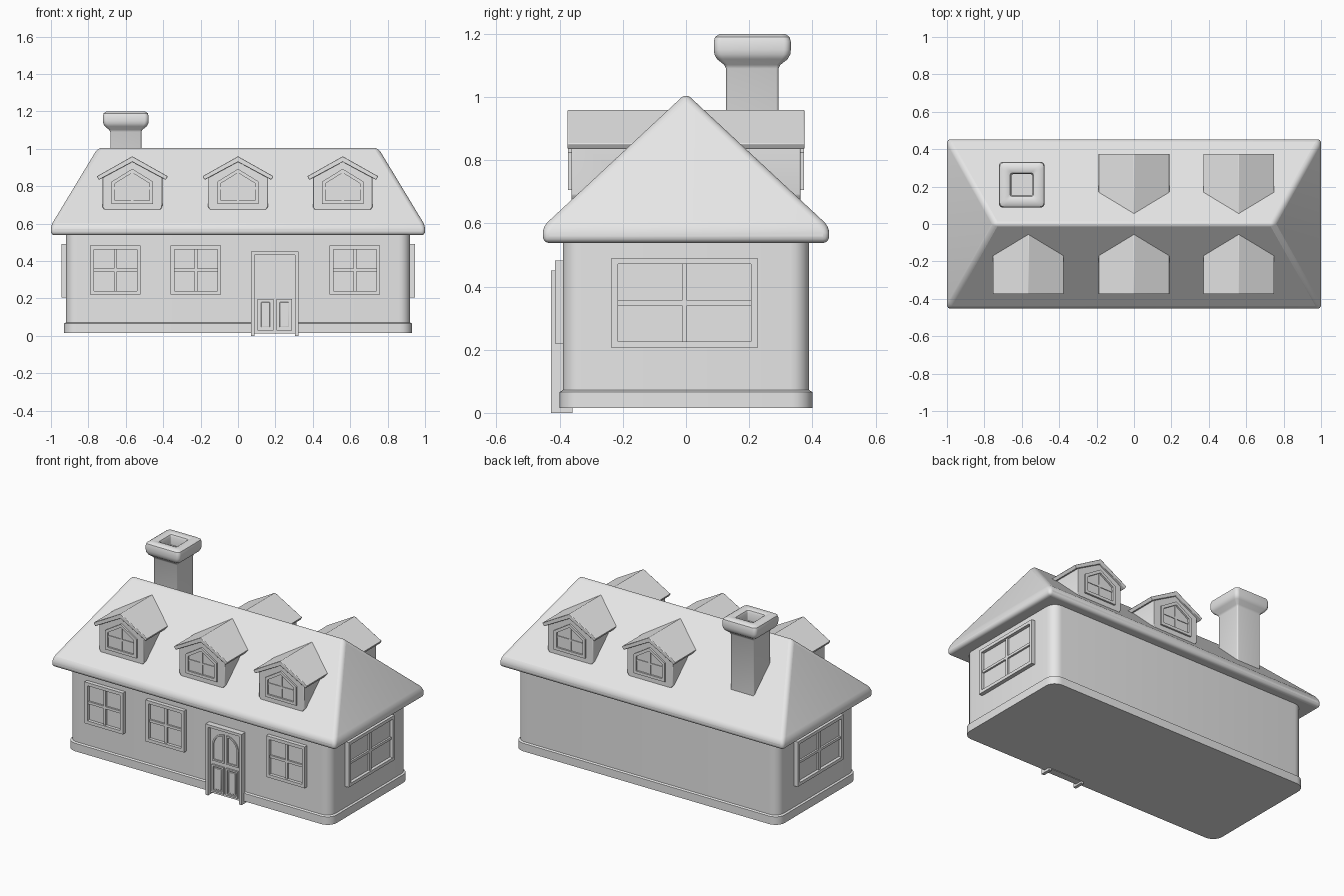
import bpy, bmesh, math
from mathutils import Matrix, Vector

if "Cube" in bpy.data.objects:
    bpy.data.objects.remove(bpy.data.objects["Cube"])

GREY = (0.8, 0.8, 0.8, 1)
mat = bpy.data.materials.new("light_grey")
mat.use_nodes = True
mat.diffuse_color = GREY
mat.node_tree.nodes["Principled BSDF"].inputs["Base Color"].default_value = GREY
parts = []


def finish(name, bm, place=Matrix(), bevel=0, segments=2):
    bmesh.ops.recalc_face_normals(bm, faces=bm.faces)
    me = bpy.data.meshes.new(name)
    bm.to_mesh(me)
    bm.free()
    me.transform(place)
    me.materials.append(mat)
    ob = bpy.data.objects.new(name, me)
    bpy.context.collection.objects.link(ob)
    if bevel:
        mod = ob.modifiers.new("soft_edges", "BEVEL")
        mod.width, mod.segments = bevel, segments
        mod.limit_method, mod.angle_limit = "ANGLE", math.radians(30)
    parts.append(ob)
    return ob


def rounded_rect(hx, hy, r, steps=6):
    pts = []
    for k, (sx, sy) in enumerate([(1, 1), (-1, 1), (-1, -1), (1, -1)]):
        for i in range(steps + 1):
            a = math.pi / 2 * (k + i / steps)
            pts.append((sx * (hx - r) + r * math.cos(a), sy * (hy - r) + r * math.sin(a)))
    return pts


def loft(name, rings, x=0, y=0):
    """Stack rounded rectangles given as (half x, half y, z, corner radius)."""
    bm = bmesh.new()
    loops = [[bm.verts.new((x + px, y + py, z)) for px, py in rounded_rect(hx, hy, r)]
             for hx, hy, z, r in rings]
    for a, b in zip(loops, loops[1:]):
        for i in range(len(a)):
            j = (i + 1) % len(a)
            bm.faces.new((a[i], a[j], b[j], b[i]))
    bm.faces.new(loops[0])
    bm.faces.new(loops[-1])
    return finish(name, bm)


def prism(name, outline, y0, y1, place=Matrix(), rim=0, recess=0, bevel=0):
    """Extrude an x-z outline from y0 to y1, optionally with a sunken centre at y1."""
    bm = bmesh.new()
    back = [bm.verts.new((x, y0, z)) for x, z in outline]
    front = [bm.verts.new((x, y1, z)) for x, z in outline]
    bm.faces.new(back)
    face = bm.faces.new(front)
    for i in range(len(back)):
        j = (i + 1) % len(back)
        bm.faces.new((back[i], back[j], front[j], front[i]))
    if rim:
        bmesh.ops.recalc_face_normals(bm, faces=bm.faces)
        bmesh.ops.inset_region(bm, faces=[face], thickness=rim, use_even_offset=True)
        inner = bmesh.ops.extrude_face_region(bm, geom=[face])
        moved = [v for v in inner["geom"] if isinstance(v, bmesh.types.BMVert)]
        bmesh.ops.translate(bm, verts=moved, vec=Vector((0, recess, 0)))
        if face.is_valid:
            bm.faces.remove(face)
    return finish(name, bm, place, bevel)


def rect(x0, x1, z0, z1):
    return [(x0, z0), (x1, z0), (x1, z1), (x0, z1)]


def window(name, half, z0, z1, wall, place, bar=0.008):
    """Framed window with a cross of glazing bars on a wall at y = -wall."""
    out = -wall - 0.025
    prism(name + "_frame", rect(-half, half, z0, z1), -wall + 0.02, out, place, 0.02, 0.02)
    mid = (z0 + z1) / 2
    prism(name + "_upright", rect(-bar, bar, z0 + 0.02, z1 - 0.02), -wall, out + 0.009, place)
    prism(name + "_crossbar", rect(-half + 0.02, half - 0.02, mid - bar, mid + bar),
          -wall, out + 0.009, place)


# Walls and plinth
loft("walls", [(0.92, 0.39, 0.03, 0.06), (0.92, 0.39, 0.57, 0.06)])
loft("plinth", [(0.93, 0.4, 0.015, 0.065), (0.93, 0.4, 0.066, 0.065), (0.92, 0.39, 0.072, 0.06)])

# Hipped roof with soft eaves
bm = bmesh.new()
low, eave = [[bm.verts.new((sx, sy * 0.453, z)) for sx, sy in ((1, 1), (-1, 1), (-1, -1), (1, -1))]
             for z in (0.538, 0.59)]
right, left = bm.verts.new((0.745, 0, 1.012)), bm.verts.new((-0.745, 0, 1.012))
bm.faces.new(low)
for i in range(4):
    j = (i + 1) % 4
    bm.faces.new((low[i], low[j], eave[j], eave[i]))
for f in ((eave[0], eave[1], left, right), (eave[1], eave[2], left),
          (eave[2], eave[3], right, left), (eave[3], eave[0], right)):
    bm.faces.new(f)
finish("roof", bm, bevel=0.02, segments=4)

# Chimney with flared cap and flue
loft("chimney", [(h, h, z, r) for h, z, r in (
    (0.083, 0.6, 0.008), (0.083, 1.09, 0.008), (0.089, 1.102, 0.012), (0.112, 1.12, 0.02),
    (0.12, 1.135, 0.022), (0.122, 1.15, 0.022), (0.122, 1.175, 0.022), (0.118, 1.19, 0.022),
    (0.105, 1.199, 0.02), (0.075, 1.199, 0.012), (0.062, 1.193, 0.01), (0.056, 1.18, 0.008),
    (0.056, 1.13, 0.008))], -0.6, 0.21)


# Dormers
def dormer(name, place):
    body = [(-0.16, 0.69), (-0.145, 0.668), (0.145, 0.668), (0.16, 0.69),
            (0.16, 0.86), (0, 0.945), (-0.16, 0.86)]
    prism(name + "_body", body, -0.08, -0.362, place, bevel=0.004)
    cover = [(-0.19, 0.853), (-0.178, 0.834), (0, 0.93), (0.178, 0.834), (0.19, 0.853), (0, 0.96)]
    prism(name + "_roof", cover, -0.03, -0.375, place, bevel=0.003)
    gable = [(-0.11, 0.705), (0.11, 0.705), (0.11, 0.825), (0, 0.893), (-0.11, 0.825)]
    prism(name + "_window", gable, -0.35, -0.373, place, 0.018, 0.015)
    prism(name + "_upright", rect(-0.006, 0.006, 0.72, 0.873), -0.355, -0.366, place)
    prism(name + "_crossbar", rect(-0.094, 0.094, 0.783, 0.795), -0.355, -0.366, place)


half_turn = Matrix.Rotation(math.pi, 4, "Z")
for label, x in (("right", -0.565), ("middle", 0), ("left", 0.56)):
    dormer("front_dormer_" + label, Matrix.Translation((x, 0, 0)))
    if x >= 0:
        dormer("back_dormer_" + label, Matrix.Translation((x, 0, 0)) @ half_turn)

# Wall windows
for label, x in (("right", -0.655), ("centre", -0.225), ("left", 0.625)):
    window("front_window_" + label, 0.135, 0.22, 0.483, 0.39, Matrix.Translation((x, 0, 0)))
for label, s in (("left", 1), ("right", -1)):
    turn = Matrix.Rotation(s * math.pi / 2, 4, "Z")
    window(label + "_side_window", 0.231, 0.206, 0.491, 0.92,
           Matrix.Translation((0, -0.005, 0)) @ turn)

# Door: surround, leaf, lower panels and arched lights
at = Matrix.Translation((0.197, 0, 0))
surround = [(-0.127, 0), (-0.127, 0.45), (0.127, 0.45), (0.127, 0),
            (0.108, 0), (0.108, 0.433), (-0.108, 0.433), (-0.108, 0)]
prism("door_surround", surround, -0.36, -0.427, at)
prism("door_leaf", rect(-0.11, 0.11, 0.012, 0.436), -0.36, -0.405, at)
for label, s in (("right", -1), ("left", 1)):
    x0, x1 = sorted((s * 0.008, s * 0.092))
    prism("door_panel_" + label, rect(x0, x1, 0.028, 0.198), -0.4, -0.416, at, 0.01, 0.008)
    prism("door_panel_field_" + label, rect(x0 + 0.018, x1 - 0.018, 0.046, 0.18),
          -0.405, -0.414, at, bevel=0.003)
    arch = [(s * 0.008, 0.222), (s * 0.092, 0.222)]
    arch += [(s * (0.008 + 0.084 * math.cos(a)), 0.32 + 0.084 * math.sin(a))
             for a in [math.pi / 2 * i / 8 for i in range(9)]]
    prism("door_light_" + label, arch, -0.4, -0.412, at, 0.01, 0.008)

# Smooth shading with crisp edges
bpy.ops.object.select_all(action="DESELECT")
for ob in parts:
    ob.select_set(True)
bpy.context.view_layer.objects.active = parts[0]
bpy.ops.object.shade_smooth_by_angle(angle=math.radians(35))
